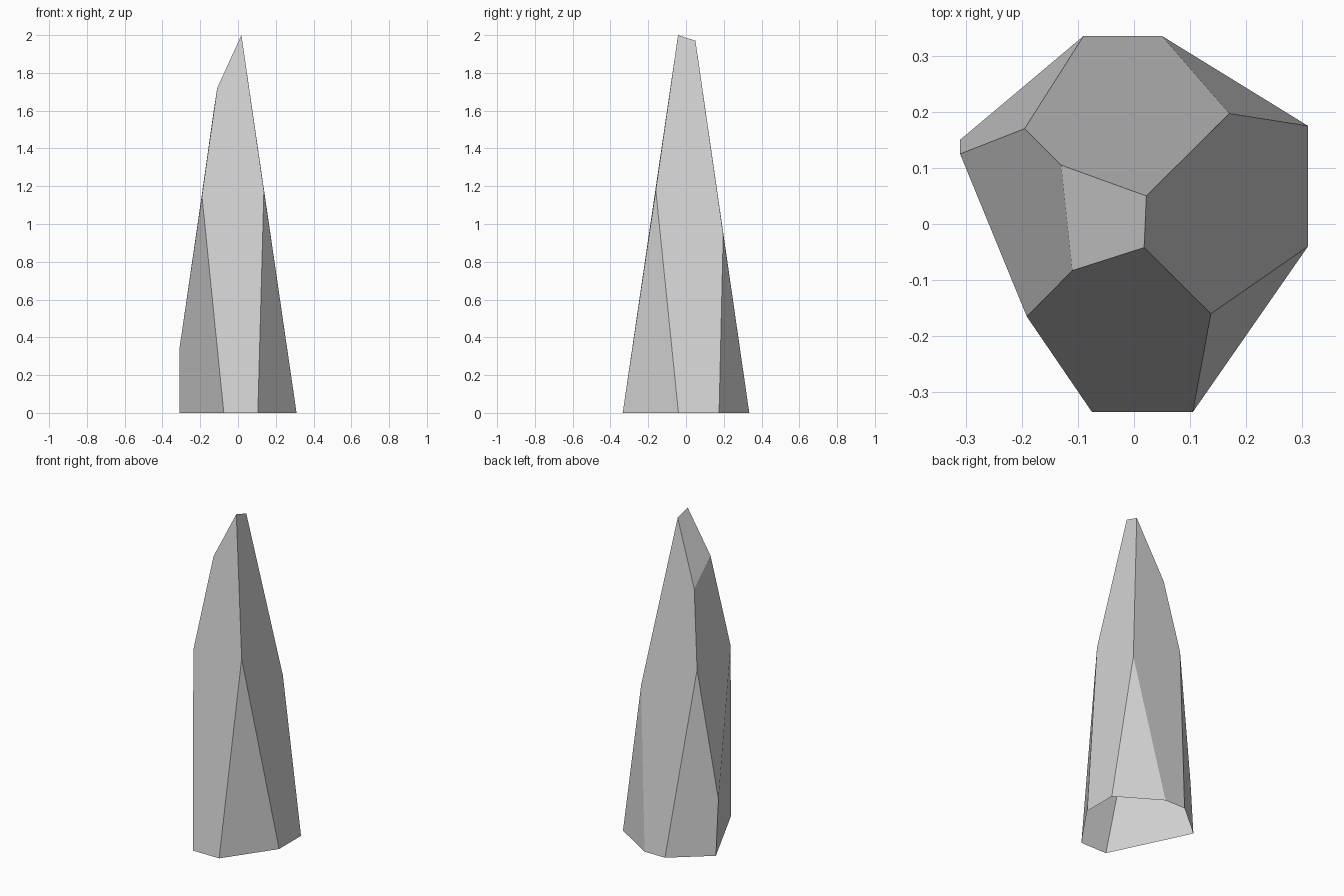
import bpy, bmesh, math

cube = bpy.data.objects.get("Cube")
if cube:
    bpy.data.objects.remove(cube, do_unlink=True)

# Single stone colour
stone = bpy.data.materials.new("grey_stone")
stone.use_nodes = True
colour = (0.65, 0.65, 0.65, 1)
stone.diffuse_color = colour
stone.node_tree.nodes["Principled BSDF"].inputs["Base Color"].default_value = colour

# Base outline, on the ground
base = [(-0.09, 0.335), (0.05, 0.335), (0.31, 0.175), (0.31, -0.04),
        (0.105, -0.335), (-0.075, -0.335), (-0.31, 0.15)]

# Corners of the shoulders and the chiselled tip
upper = [(-0.31, 0.125, 0.34), (-0.195, 0.17, 1.13), (-0.13, 0.105, 1.59),
         (0.022, 0.05, 1.97), (0.018, -0.042, 2.0), (-0.11, -0.083, 1.72),
         (-0.191, -0.165, 1.15), (0.137, -0.16, 1.18), (0.17, 0.197, 0.95)]

# Faceted shard: convex skin around the corners
bm = bmesh.new()
for co in [(x, y, 0) for x, y in base] + upper:
    bm.verts.new(co)
bmesh.ops.convex_hull(bm, input=bm.verts[:])
bmesh.ops.dissolve_limit(bm, angle_limit=math.radians(4),
                         verts=bm.verts[:], edges=bm.edges[:])
bmesh.ops.recalc_face_normals(bm, faces=bm.faces[:])

# The underside is open
underside = [f for f in bm.faces if all(v.co.z < 0.001 for v in f.verts)]
bmesh.ops.delete(bm, geom=underside, context='FACES')

mesh = bpy.data.meshes.new("rock_spire")
bm.to_mesh(mesh)
bm.free()
mesh.materials.append(stone)
spire = bpy.data.objects.new("rock_spire", mesh)
bpy.context.collection.objects.link(spire)
